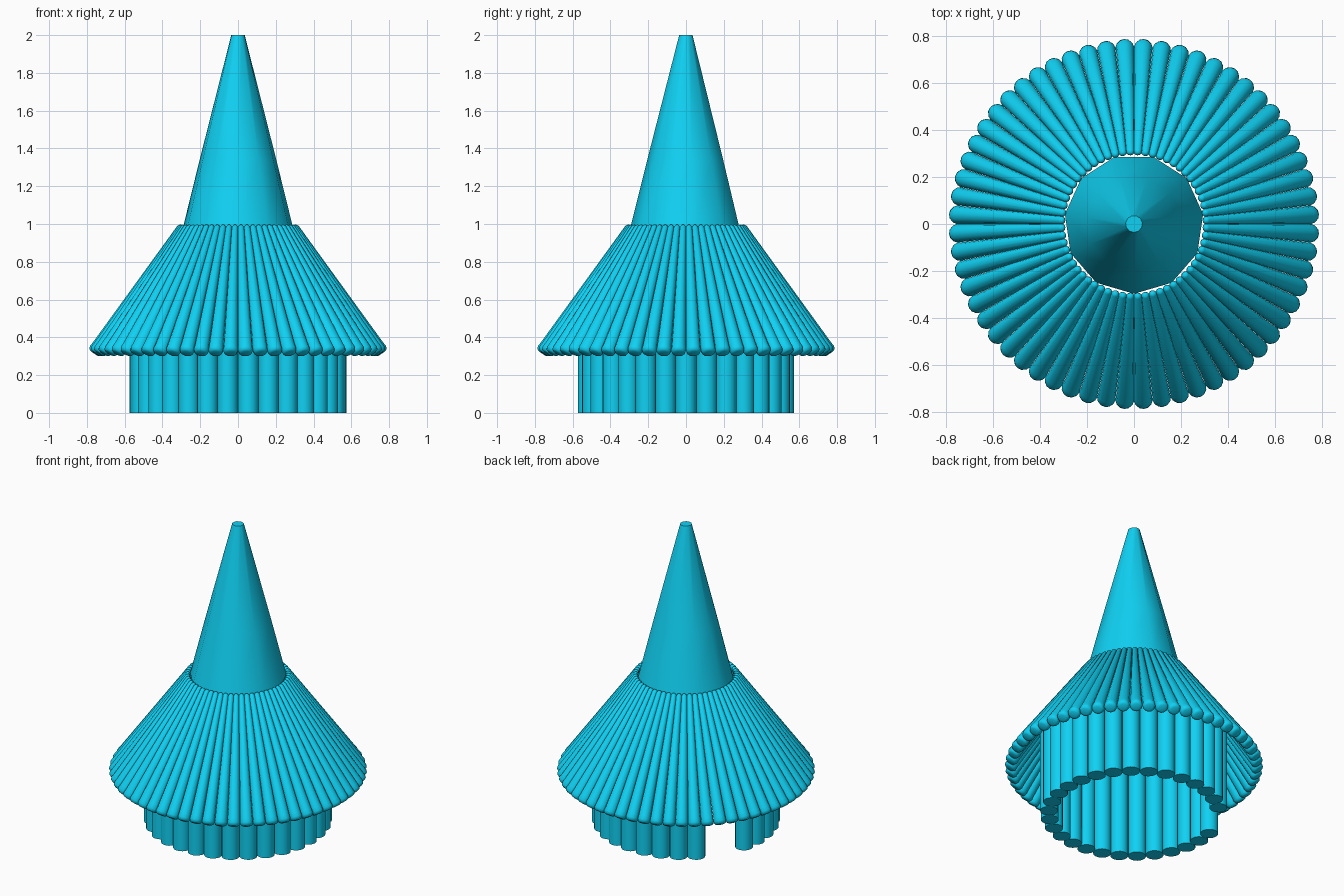
import bpy, bmesh, math
from mathutils import Vector, Matrix

if "Cube" in bpy.data.objects:
    bpy.data.objects.remove(bpy.data.objects["Cube"])

mat = bpy.data.materials.new("cyan")
mat.diffuse_color = (0.005, 0.64, 0.9, 1)
mat.use_nodes = True
mat.node_tree.nodes["Principled BSDF"].inputs["Base Color"].default_value = mat.diffuse_color


def add_tube(bm, start, end, profile, sides, phase=0.0):
    """Capped round tube from start to end; profile = (distance along, radius)."""
    start, end = Vector(start), Vector(end)
    axis = (end - start).normalized()
    u = axis.cross(Vector((0, 1, 0))).normalized()
    v = axis.cross(u)
    rings = []
    for t, r in profile:
        rings.append([bm.verts.new(start + axis * t + r * (
            u * math.cos(phase + 2 * math.pi * k / sides)
            + v * math.sin(phase + 2 * math.pi * k / sides))) for k in range(sides)])
    for a, b in zip(rings, rings[1:]):
        for k in range(sides):
            n = (k + 1) % sides
            bm.faces.new((a[k], a[n], b[n], b[k]))
    bm.faces.new(rings[0][::-1])
    bm.faces.new(rings[-1])


def ring_of_tubes(bm, angles, *args):
    """Copies of one tube, turned about z."""
    for a in angles:
        first = len(bm.verts)
        add_tube(bm, *args)
        bm.verts.ensure_lookup_table()
        bmesh.ops.rotate(bm, verts=bm.verts[first:],
                         matrix=Matrix.Rotation(math.radians(a), 3, 'Z'))


def finish(bm, name, angle):
    bmesh.ops.recalc_face_normals(bm, faces=bm.faces)
    me = bpy.data.meshes.new(name)
    bm.to_mesh(me)
    bm.free()
    ob = bpy.data.objects.new(name, me)
    bpy.context.collection.objects.link(ob)
    me.materials.append(mat)
    bpy.ops.object.select_all(action='DESELECT')
    ob.select_set(True)
    bpy.context.view_layer.objects.active = ob
    bpy.ops.object.shade_smooth_by_angle(angle=math.radians(angle))


# wall of upright poles, two left out for the doorway
bm = bmesh.new()
ring_of_tubes(bm, [12 * k for k in range(30) if k not in (12, 13)],
              (0.52, 0, 0), (0.52, 0, 0.6), [(0, 0.055), (0.6, 0.055)], 16)
finish(bm, "wall_poles", 40)

# sloping roof of tapered bundles with rounded lower ends
bm = bmesh.new()
top, low = Vector((0.3, 0, 0.992)), Vector((0.763, 0, 0.315))
L = (low - top).length
ring_of_tubes(bm, [6 * k + 3 for k in range(60)], top, low,
              [(0, 0.009), (0.012, 0.017), (L - 0.045, 0.038),
               (L - 0.02, 0.04), (L - 0.005, 0.034), (L, 0.022)], 12)
finish(bm, "roof_bundles", 60)

# tall central spire
bm = bmesh.new()
add_tube(bm, (0, 0, 0.97), (0, 0, 2), [(0, 0.297), (0.37, 0.205), (1.03, 0.036)],
         11, math.pi / 2)
finish(bm, "spire", 50)
